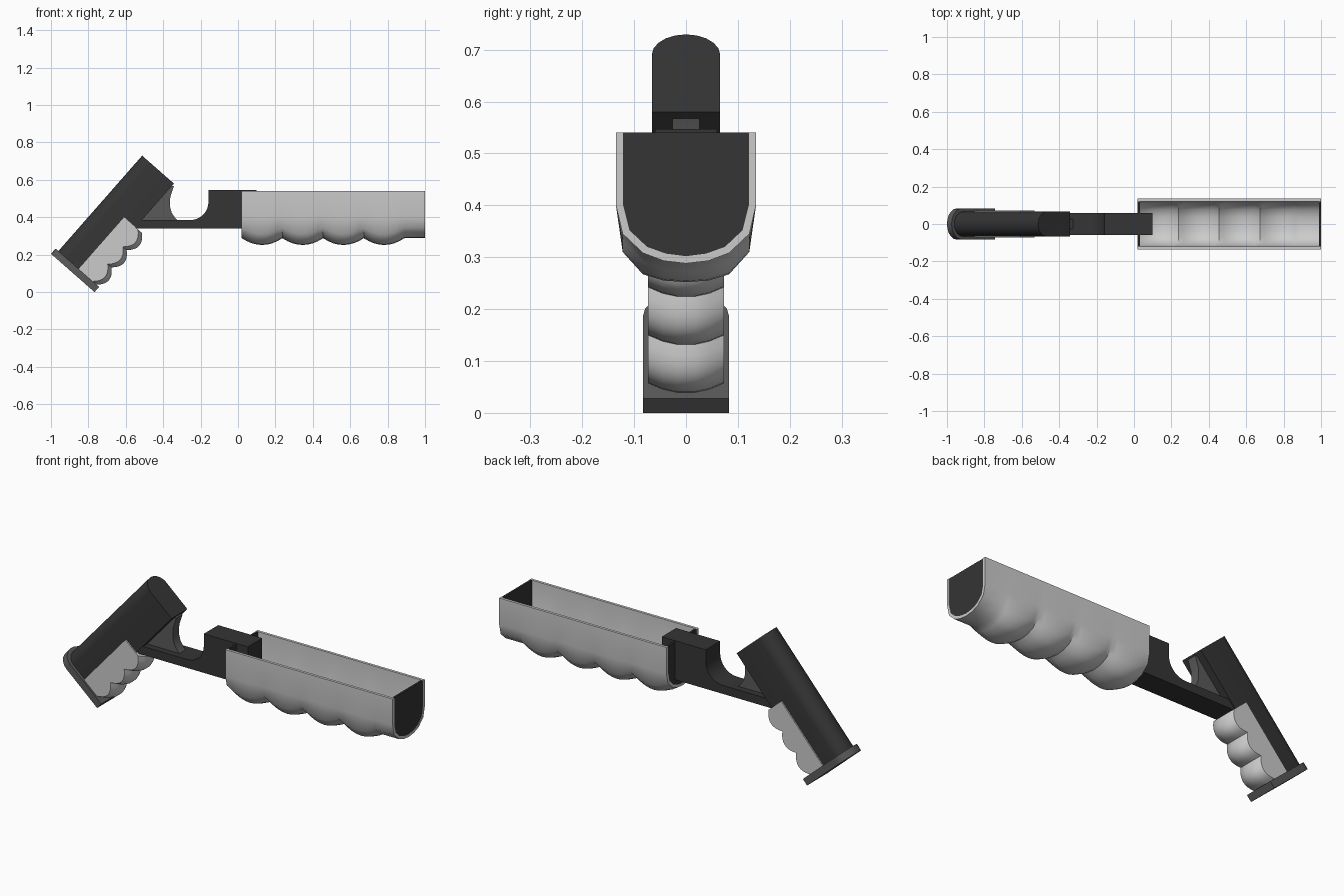
import bpy, bmesh, math
from mathutils import Vector

if "Cube" in bpy.data.objects:
    bpy.data.objects.remove(bpy.data.objects["Cube"])


def material(name, v):
    m = bpy.data.materials.new(name)
    m.diffuse_color = (v, v, v, 1)
    m.use_nodes = True
    m.node_tree.nodes["Principled BSDF"].inputs["Base Color"].default_value = m.diffuse_color
    return m


DARK = material("dark_polymer", 0.035)
MID = material("mid_grey", 0.10)


def loft(name, rings, mat=None, angle=40):
    """Skin a list of closed rings and cap both ends."""
    bm = bmesh.new()
    vs = [[bm.verts.new(p) for p in r] for r in rings]
    n = len(rings[0])
    for a, b in zip(vs, vs[1:]):
        for i in range(n):
            j = (i + 1) % n
            bm.faces.new((a[i], a[j], b[j], b[i]))
    bm.faces.new(vs[0][::-1])
    bm.faces.new(vs[-1])
    bmesh.ops.recalc_face_normals(bm, faces=bm.faces)
    me = bpy.data.meshes.new(name)
    bm.to_mesh(me)
    bm.free()
    ob = bpy.data.objects.new(name, me)
    bpy.context.collection.objects.link(ob)
    if mat:
        me.materials.append(mat)
    bpy.ops.object.select_all(action='DESELECT')
    ob.select_set(True)
    bpy.context.view_layer.objects.active = ob
    bpy.ops.object.shade_smooth_by_angle(angle=math.radians(angle))
    return ob


def side_profile(name, pts, half, mat):
    """Extrude an x-z outline symmetrically in y."""
    return loft(name, [[(x, y, z) for x, z in pts] for y in (-half, half)], mat)


def mirrored(half):
    """Half section ending on the centre line -> full section."""
    return half + [(-y, z) for y, z in half[-2::-1]]


def scallops(start, pitch, count, steps=8):
    """Positions and 0..1 bulge amounts along a row of finger swells."""
    out = []
    for k in range(count * steps + 1):
        u = (k % steps) / steps
        out.append((start + pitch * k / steps, 4 * u * (1 - u)))
    return out


# Forward handguard: scalloped open-top shell
def outer(b):
    return mirrored([(.135, .54), (.135, .40), (.122, .345 - .035 * b),
                     (.083, .308 - .041 * b), (.043, .293 - .038 * b), (0, .288 - .036 * b)])


def inner(b):
    return mirrored([(.121, .54), (.121, .40), (.109, .352 - .035 * b),
                     (.075, .320 - .041 * b), (.039, .307 - .038 * b), (0, .302 - .036 * b)])


stations = scallops(.02, .2175, 4) + [(1.0, 0)]
loft("handguard_shell",
     [[(x, y, z) for y, z in outer(b) + inner(b)[::-1]] for x, b in stations])

# Dark plates closing both ends of the handguard
for name, x in (("front_cap", .988), ("rear_cap", .022)):
    loft(name, [[(x + d, y, z) for y, z in inner(0)] for d in (0, .01)], DARK)

# Connecting frame: block, curved shoulder and thin bridge
shoulder = [(-.255 + .097 * math.sin(a), .482 - .097 * math.cos(a))
            for a in [math.pi / 2 * i / 8 for i in range(9)]]
side_profile("connecting_frame",
             [(-.56, .34), (.10, .34), (.10, .547), (-.158, .547)]
             + shoulder[::-1] + [(-.56, .385)], .06, DARK)

# Thin web with a concave leading edge between the bridge and rear tube
side_profile("web_brace",
             [(-.54, .375), (-.315, .375), (-.335, .395), (-.355, .425), (-.364, .46),
              (-.362, .51), (-.343, .567), (-.38, .567)], .026, MID)

# Tilted frame of the rear grip: s runs up the grip, t towards the front
AXIS = Vector((.66, 0, .7513))
FWD = Vector((.7513, 0, -.66))
BASE = Vector((-1.0, 0, .2046))


def grip(s, t, y):
    return BASE + AXIS * s + FWD * t + Vector((0, y, 0))


def round_back(r, depth, t0, t1, n=10):
    """Section with a rounded back and a square front, as (t, y)."""
    arc = [(t0 + depth * (1 - math.sin(math.pi * i / n)), r * math.cos(math.pi * i / n))
           for i in range(n + 1)]
    return arc + [(t1, -r), (t1, r)]


loft("rear_tube", [[grip(s, t, y) for t, y in round_back(.066, .06, .02, .246)]
                   for s in (.03, .716)], DARK)
loft("base_plate", [[grip(s, t, y) for t, y in round_back(.083, .07, 0, .31)]
                    for s in (0, .037)], MID)


# Scalloped finger grip on the rear tube
def finger_section(b):
    e = .264 + .035 * b
    return [(.165, .073), (e, .073), (e + .018, .045), (e + .027, .018),
            (e + .027, -.018), (e + .018, -.045), (e, -.073), (.165, -.073)]


loft("finger_grip", [[grip(s, t, y) for t, y in finger_section(b)]
                     for s, b in scallops(.036, .123, 3)])
